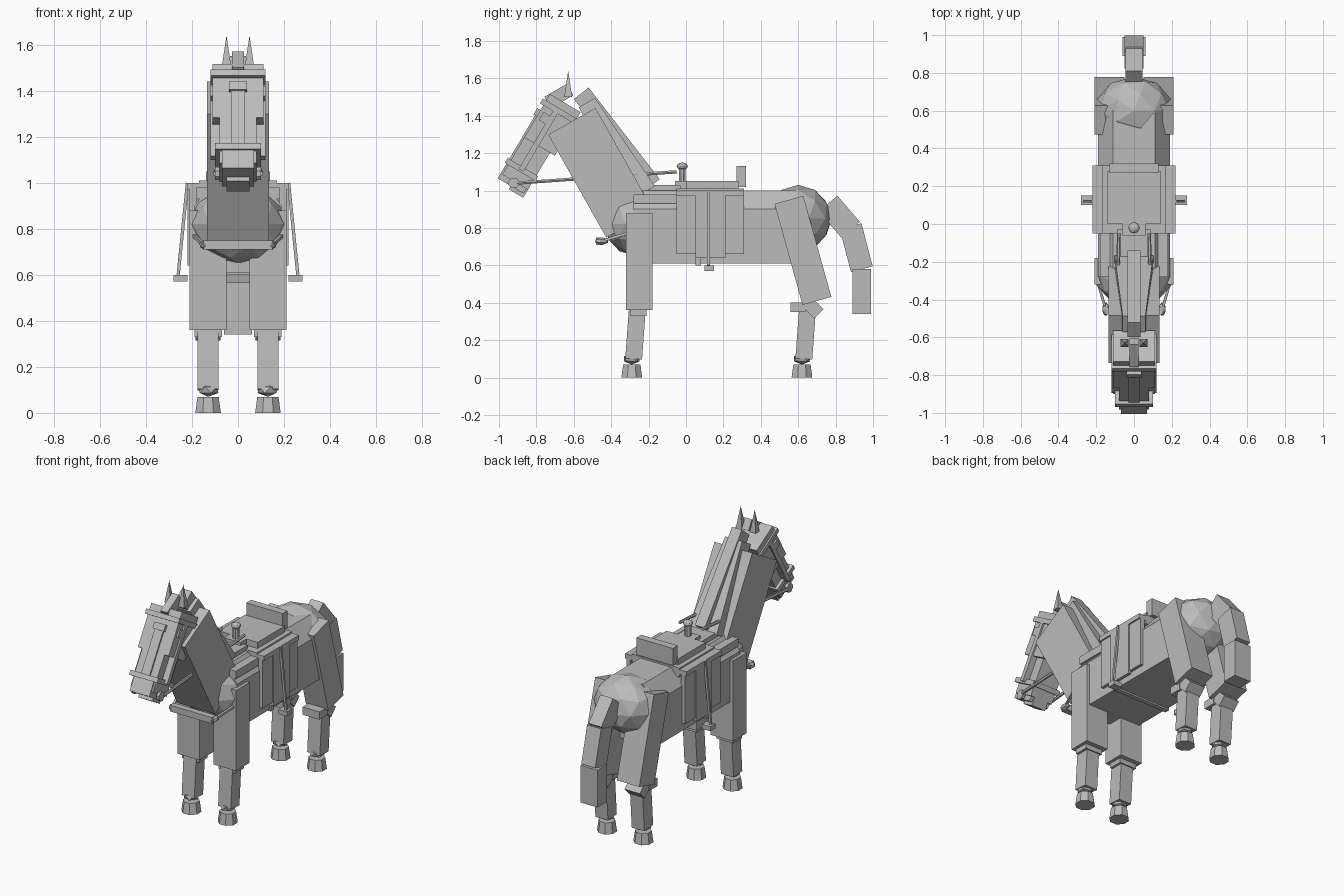
import bpy, bmesh, math
from mathutils import Vector, Matrix

default_cube = bpy.data.objects.get("Cube")
if default_cube:
    bpy.data.objects.remove(default_cube, do_unlink=True)

grey = bpy.data.materials.new("plain_grey")
grey.use_nodes = True
grey.diffuse_color = (.5, .5, .5, 1)
shader = grey.node_tree.nodes["Principled BSDF"]
shader.inputs["Base Color"].default_value = grey.diffuse_color


def finish(name, bm, mirror=False):
    bmesh.ops.recalc_face_normals(bm, faces=bm.faces)
    mesh = bpy.data.meshes.new(name)
    bm.to_mesh(mesh)
    bm.free()
    mesh.materials.append(grey)
    part = bpy.data.objects.new(name, mesh)
    bpy.context.collection.objects.link(part)
    if mirror:
        part.modifiers.new("Mirror", 'MIRROR').use_mirror_merge = False


def block(name, matrix, taper=1, mirror=False):
    """Unit cube, optionally tapered towards its local top, placed by a matrix."""
    bm = bmesh.new()
    corner = math.sqrt(.5)
    bmesh.ops.create_cone(bm, cap_ends=True, segments=4, radius1=corner,
                          radius2=corner * taper, depth=1,
                          matrix=matrix @ Matrix.Rotation(math.pi / 4, 4, 'Z'))
    finish(name, bm, mirror)


def box(name, outer, front, back, low, high, inner=None):
    """Upright box; with an inner edge it becomes a mirrored pair."""
    left = -outer if inner is None else inner
    center = Vector((left + outer, front + back, low + high)) / 2
    size = (outer - left, back - front, high - low)
    block(name, Matrix.LocRotScale(center, None, size), mirror=inner is not None)


def limb(name, start, end, width, depth, x=0, taper=1):
    """Slanted box along a side-view line of (y, z) points; paired when x is set."""
    start, end = Vector((x, *start)), Vector((x, *end))
    axis = end - start
    along = axis.normalized()
    across = Vector((1, 0, 0))
    turn = Matrix((across, along.cross(across), along)).transposed()
    place = Matrix.LocRotScale((start + end) / 2, turn, (width, depth, axis.length))
    block(name, place, taper, mirror=x > 0)


def head(name, half, top, end, back, front, inner=None):
    """Box in the tilted head frame: top to end runs from poll to muzzle."""
    poll, down, face = Vector((-.65, 1.47)), Vector((-.51, -.86)), Vector((-.86, .51))
    middle = poll + face * (front + back) / 2
    left = -half if inner is None else inner
    limb(name, middle + down * top, middle + down * end, half - left, front - back,
         x=(half + left) / 2)


def cone(name, base, tip, radius, tip_radius, sides, mirror=True):
    base, tip = Vector(base), Vector(tip)
    axis = tip - base
    turn = axis.to_track_quat('Z', 'Y') @ Matrix.Rotation(math.pi / sides, 3, 'Z').to_quaternion()
    bm = bmesh.new()
    bmesh.ops.create_cone(bm, cap_ends=True, segments=sides, radius1=radius,
                          radius2=tip_radius, depth=axis.length,
                          matrix=Matrix.LocRotScale((base + tip) / 2, turn, None))
    finish(name, bm, mirror)


def ball(name, center, size, detail=2, mirror=False):
    bm = bmesh.new()
    bmesh.ops.create_icosphere(bm, subdivisions=detail, radius=1,
                               matrix=Matrix.LocRotScale(Vector(center), None, size))
    finish(name, bm, mirror)


def barrel(front, back):
    """Body with a flat belly and sloping upper flanks."""
    half = [(.19, .61), (.19, .9), (.11, 1)]
    outline = half + [(-x, z) for x, z in reversed(half)]
    bm = bmesh.new()
    face = bm.faces.new([bm.verts.new((x, front, z)) for x, z in outline])
    grown = bmesh.ops.extrude_face_region(bm, geom=[face], use_keep_orig=True)
    verts = [v for v in grown["geom"] if isinstance(v, bmesh.types.BMVert)]
    bmesh.ops.translate(bm, verts=verts, vec=(0, back - front, 0))
    finish("barrel", bm)


# Body, neck and mane
barrel(front=-.28, back=.6)
ball("chest", center=(0, -.27, .82), size=(.21, .17, .17))
ball("rump", center=(0, .6, .85), size=(.21, .18, .18))
limb("neck", start=(-.61, 1.37), end=(-.3, .82), width=.27, depth=.29)
limb("mane_base", start=(-.53, 1.47), end=(-.24, .98), width=.12, depth=.1, taper=1.7)
limb("mane_ridge", start=(-.56, 1.52), end=(-.18, 1.03), width=.07, depth=.1)

# Head
head("skull", half=.11, top=0, end=.27, back=-.1, front=.09)
head("snout", half=.08, top=.2, end=.5, back=-.07, front=.09)
head("muzzle", half=.07, top=.44, end=.53, back=-.06, front=.1)
head("chin", half=.05, top=.46, end=.55, back=-.07, front=.02)
head("face_ridge", half=.03, top=.1, end=.45, back=.08, front=.1)
limb("forelock", start=(-.74, 1.47), end=(-.62, 1.54), width=.05, depth=.07)
cone("ear", base=(.05, -.63, 1.5), tip=(.05, -.63, 1.64), radius=.03, tip_radius=0, sides=4)

# Bridle
head("noseband", half=.1, top=.41, end=.44, back=-.08, front=.11)
head("browband", half=.12, top=.04, end=.07, back=-.11, front=.11)
head("forehead_strap", half=.04, top=.1, end=.14, back=.08, front=.11)
head("cheek_strap", half=.12, inner=.08, top=.06, end=.43, back=0, front=.03)
head("eye", half=.12, inner=.1, top=.1, end=.15, back=.03, front=.07)
cone("bit_ring", base=(.08, -.92, 1.04), tip=(.1, -.92, 1.04), radius=.03, tip_radius=.03, sides=8)
cone("rein", base=(.1, -.9, 1.04), tip=(.08, -.05, 1.1), radius=.01, tip_radius=.01, sides=6)

# Breast collar
limb("breast_strap", start=(-.46, .71), end=(-.46, .75), width=.3, depth=.04)
ball("breast_knob", center=(.15, -.45, .73), size=(.02, .04, .02), detail=1, mirror=True)
cone("breast_side_strap", base=(.15, -.45, .73), tip=(.2, -.28, .78),
     radius=.01, tip_radius=.01, sides=4)

# Saddle
saddle = dict(front=-.05, back=.31)
box("blanket", outer=.17, low=.95, high=1.01, **saddle)
box("saddle_flap", outer=.21, inner=.18, low=.66, high=.98, **saddle)
box("flap_rim", outer=.22, inner=.16, low=.97, high=1, **saddle)
box("flap_panel", outer=.22, inner=.2, front=.05, back=.21, low=.64, high=.98)
box("shoulder_pad", outer=.18, front=-.28, back=-.02, low=.93, high=.98)
box("withers_block", outer=.09, front=-.22, back=-.03, low=.98, high=1.03)
box("seat", outer=.14, front=0, back=.28, low=1, high=1.05)
box("cantle", outer=.13, front=.27, back=.32, low=1.02, high=1.13)
box("pommel", outer=.06, front=-.06, back=.02, low=.98, high=1.05)
cone("horn", base=(0, -.02, 1), tip=(0, -.02, 1.13), radius=.02, tip_radius=.02,
     sides=8, mirror=False)
ball("horn_knob", center=(0, -.02, 1.13), size=(.03, .03, .02))

# Stirrups and girth
cone("stirrup_strap", base=(.22, .12, 1), tip=(.26, .12, .6), radius=.01, tip_radius=.01, sides=4)
box("stirrup", outer=.28, inner=.22, front=.1, back=.15, low=.57, high=.6)
box("girth", outer=.2, front=.05, back=.08, low=.6, high=.68)

# Upper legs and joints
leg_x = .13
box("front_upper_leg", outer=.21, inner=.05, front=-.32, back=-.18, low=.36, high=.88)
box("front_knee", outer=.19, inner=.07, front=-.3, back=-.21, low=.33, high=.37)
limb("hind_thigh", start=(.55, .95), end=(.7, .41), width=.16, depth=.16, x=leg_x)
box("hind_knee", outer=.19, inner=.07, front=.56, back=.64, low=.35, high=.4)
limb("hind_hock", start=(.64, .41), end=(.71, .34), width=.11, depth=.07, x=leg_x)

# Lower legs, ankles and hooves
for label, y in (("front", -.29), ("hind", .62)):
    limb(label + "_lower_leg", start=(y + .01, .1), end=(y + .03, .37),
         width=.09, depth=.09, x=leg_x)
    ball(label + "_ankle", center=(leg_x, y, .1), size=(.05, .05, .03), detail=1, mirror=True)
    cone(label + "_hoof", base=(leg_x, y, 0), tip=(leg_x, y, .07),
         radius=.06, tip_radius=.05, sides=8)

# Tail
limb("tail_root", start=(.76, .93), end=(.88, .79), width=.09, depth=.13)
limb("tail_middle", start=(.88, .81), end=(.94, .58), width=.1, depth=.12)
limb("tail_tip", start=(.94, .58), end=(.94, .34), width=.12, depth=.1)
